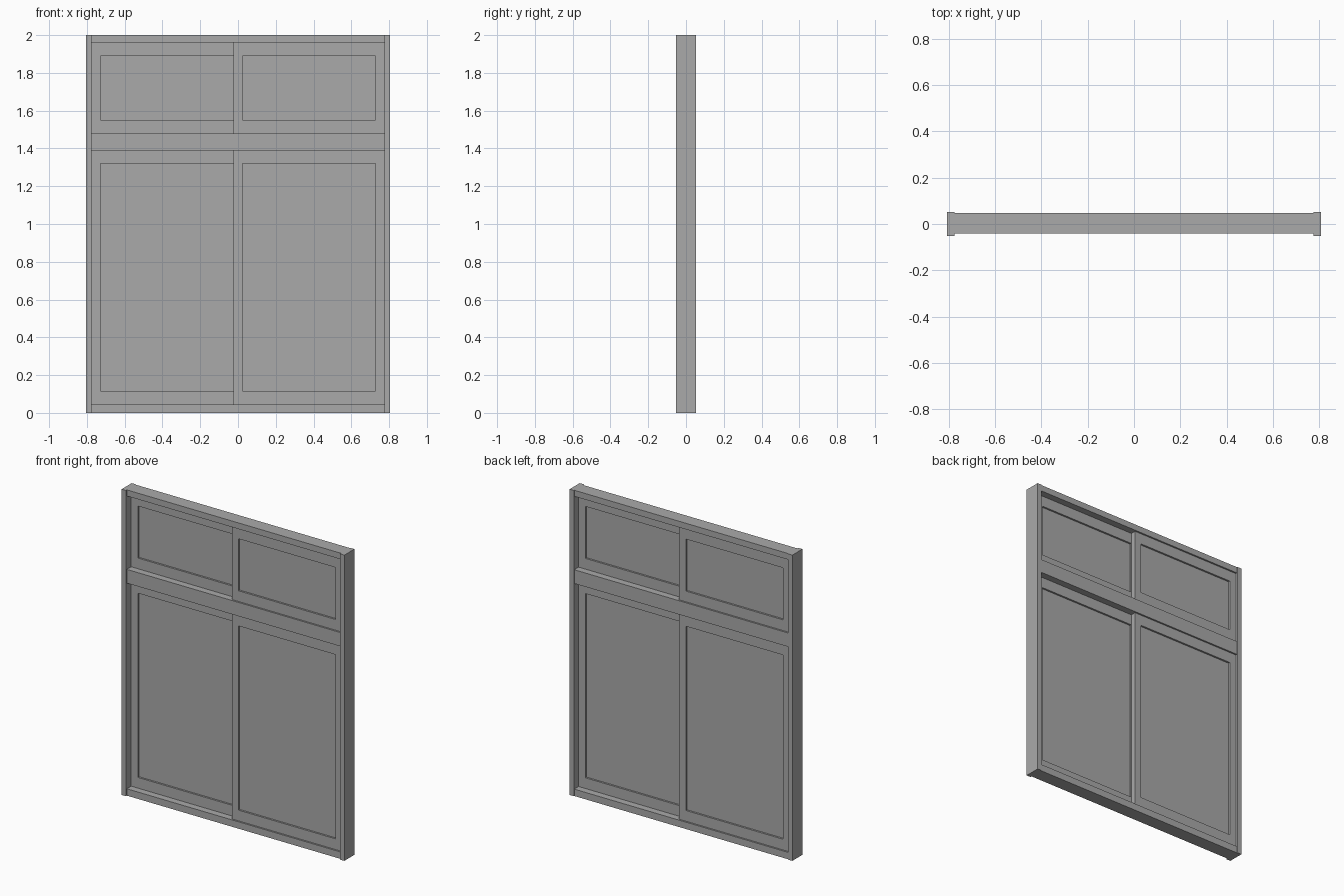
import bpy

cube = bpy.data.objects.get("Cube")
if cube:
    bpy.data.objects.remove(cube, do_unlink=True)

GREY = (0.4, 0.4, 0.4, 1.0)
grey = bpy.data.materials.new("plain grey")
grey.use_nodes = True
grey.diffuse_color = GREY
grey.node_tree.nodes["Principled BSDF"].inputs["Base Color"].default_value = GREY


def box(name, xs, ys, zs):
    """Axis-aligned box given by its extent along each axis."""
    spans = (xs, ys, zs)
    bpy.ops.mesh.primitive_cube_add(size=1, location=[(a + b) / 2 for a, b in spans])
    ob = bpy.context.object
    ob.name = name
    ob.scale = [b - a for a, b in spans]
    bpy.ops.object.transform_apply(location=False, rotation=False, scale=True)
    ob.data.materials.append(grey)
    return ob


def sash(name, xs, ys, zs, stile=0.048, rail=0.07, recess=0.012):
    """Sliding panel: two stiles, two rails and a recessed pane."""
    (x0, x1), (z0, z1) = xs, zs
    inner_x = (x0 + stile, x1 - stile)
    inner_z = (z0 + rail, z1 - rail)
    box(name + "_stile_right", (x0, inner_x[0]), ys, zs)
    box(name + "_stile_left", (inner_x[1], x1), ys, zs)
    box(name + "_rail_bottom", inner_x, ys, (z0, inner_z[0]))
    box(name + "_rail_top", inner_x, ys, (inner_z[1], z1))
    box(name + "_pane", inner_x, (ys[0] + recess, ys[1] - recess), inner_z)


# Outer frame: deep side jambs with slightly shallower cross members
OUTER, INNER, JAMB_Y = 0.806, 0.775, 0.052
RAIL_Y = (-0.042, 0.048)
box("jamb_right", (-OUTER, -INNER), (-JAMB_Y, JAMB_Y), (0, 2))
box("jamb_left", (INNER, OUTER), (-JAMB_Y, JAMB_Y), (0, 2))
for part, heights in {"sill": (0, 0.045), "transom": (1.39, 1.48), "head": (1.96, 2)}.items():
    box(part, (-INNER, INNER), RAIL_Y, heights)

# Overlapping sliding sashes: left one in the front track, right one behind
MEET_Y, THICK, OVERLAP = 0.003, 0.034, 0.023
for row, heights in {"lower": (0.045, 1.39), "upper": (1.48, 1.96)}.items():
    sash(row + "_front_sash", (-OVERLAP, INNER), (MEET_Y - THICK, MEET_Y), heights)
    sash(row + "_back_sash", (-INNER, OVERLAP), (MEET_Y, MEET_Y + THICK), heights)
